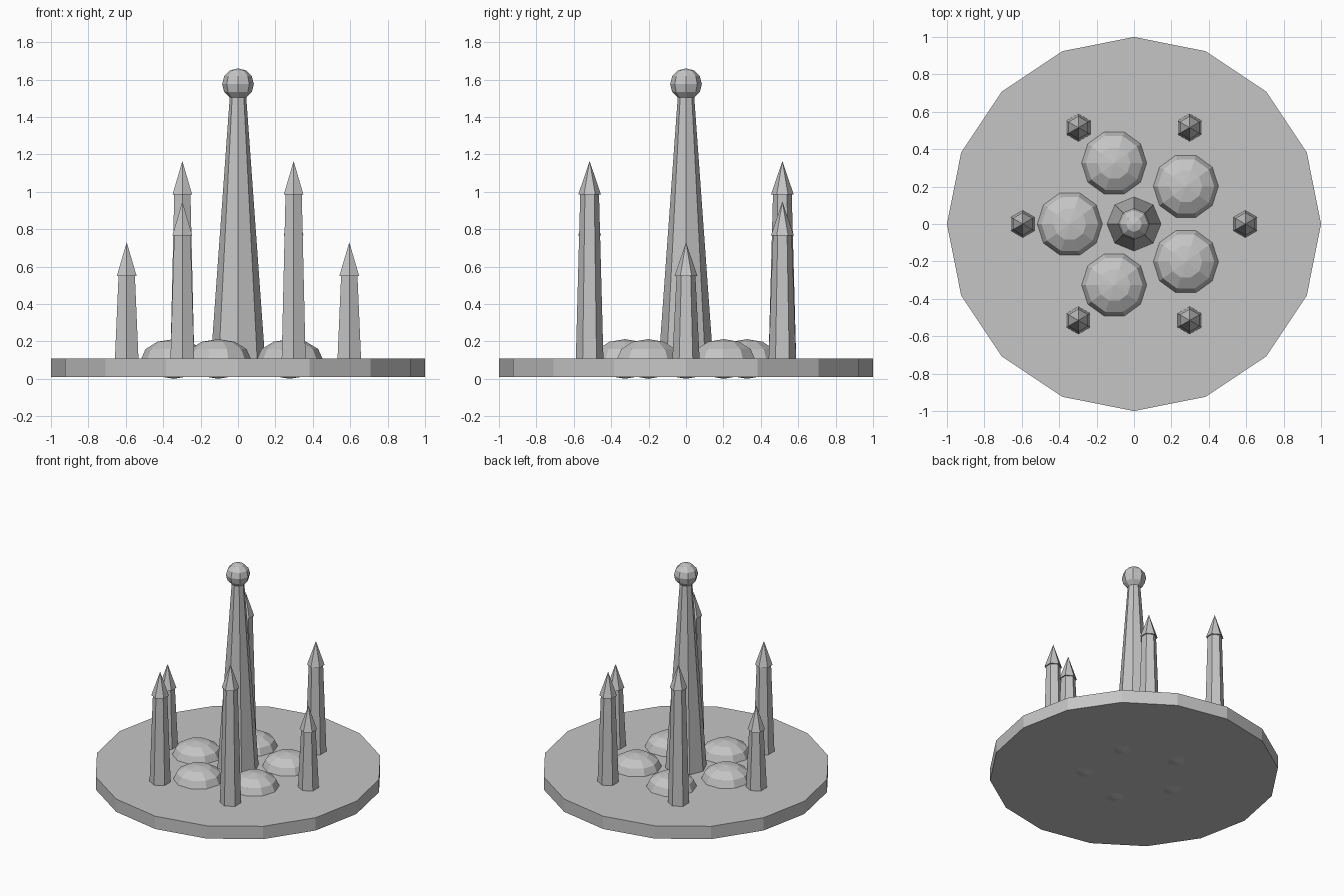
import bpy, math

if "Cube" in bpy.data.objects:
    bpy.data.objects.remove(bpy.data.objects["Cube"])

stone = bpy.data.materials.new("plain grey")
stone.diffuse_color = (0.56, 0.56, 0.56, 1)
stone.use_nodes = True
stone.node_tree.nodes["Principled BSDF"].inputs["Base Color"].default_value = stone.diffuse_color


def finish(name, rot=0.0):
    ob = bpy.context.object
    ob.name = name
    ob.rotation_euler.z = rot
    ob.data.materials.append(stone)
    return ob


def taper(name, sides, r1, r2, z1, z2, x=0, y=0, rot=0.0):
    bpy.ops.mesh.primitive_cone_add(vertices=sides, radius1=r1, radius2=r2, depth=z2 - z1,
                                    location=(x, y, (z1 + z2) / 2))
    return finish(name, rot)


def ball(name, segs, r, rz, x, y, z, rot=0.0):
    bpy.ops.mesh.primitive_uv_sphere_add(segments=segs, ring_count=6, radius=r, location=(x, y, z))
    ob = finish(name, rot)
    ob.scale.z = rz / r
    return ob


# round plate
taper("base_plate", 16, 1, 1, 0.01, 0.108)

# central spire with ball on top
taper("central_spire", 8, 0.148, 0.041, 0.06, 1.55)
ball("spire_ball", 8, 0.085, 0.085, 0, 0, 1.575)

# ring of five flattened domes, sunk into the plate
for i in range(5):
    a = math.radians(36 + 72 * i)
    ball(f"dome_{i + 1}", 10, 0.175, 0.106, 0.343 * math.cos(a), 0.343 * math.sin(a),
         0.106, math.pi / 2)

# six pointed hexagonal towers in three heights
for i in range(6):
    a = math.radians(60 * i)
    x, y = 0.595 * math.cos(a), 0.595 * math.sin(a)
    top = 0.55 + 0.217 * (i % 3)
    taper(f"tower_{i + 1}", 6, 0.075, 0.05, 0.06, top + 0.01, x, y)
    taper(f"tower_roof_{i + 1}", 6, 0.061, 0, top, top + 0.18, x, y)
